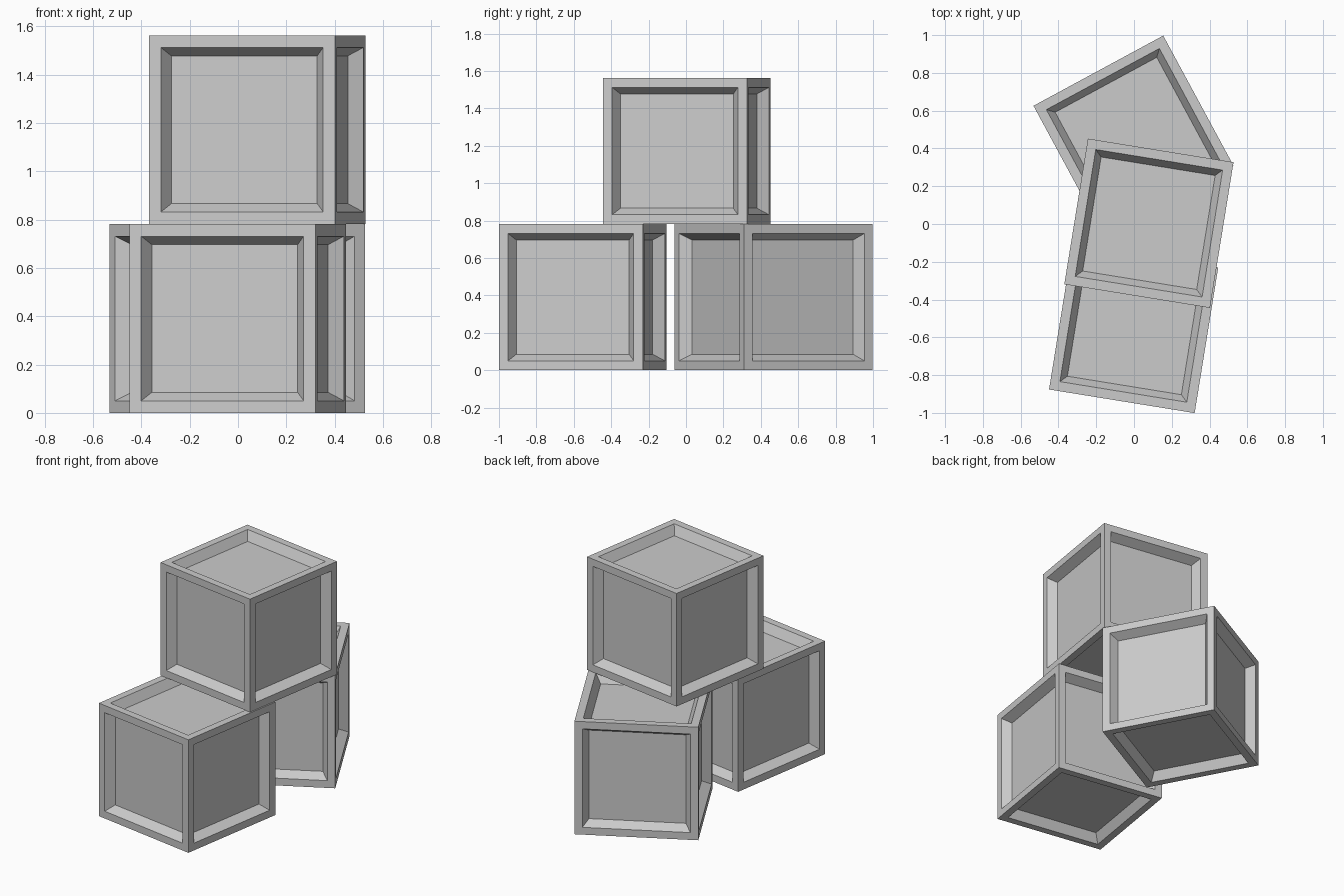
import bpy
import bmesh
from math import radians

SIZE = 0.781    # crate edge length
FRAME = 0.071   # width of the flat rim
BEVEL = 0.049   # width of the sloped step
DEPTH = 0.06    # depth of the recessed panel

default = bpy.data.objects.get("Cube")
if default:
    bpy.data.objects.remove(default, do_unlink=True)

# Single flat grey
grey = bpy.data.materials.new("crate_grey")
grey.use_nodes = True
colour = (0.6, 0.6, 0.6, 1.0)
grey.diffuse_color = colour
grey.node_tree.nodes["Principled BSDF"].inputs["Base Color"].default_value = colour


def crate_mesh():
    """Cube with a sloped, recessed panel in each side."""
    bm = bmesh.new()
    bmesh.ops.create_cube(bm, size=SIZE)
    panels = list(bm.faces)
    bmesh.ops.inset_individual(bm, faces=panels, thickness=FRAME, depth=0)
    bmesh.ops.inset_individual(bm, faces=panels, thickness=BEVEL, depth=-DEPTH)
    mesh = bpy.data.meshes.new("crate")
    bm.to_mesh(mesh)
    bm.free()
    mesh.materials.append(grey)
    return mesh


# Two crates on the floor, one stacked across them
mesh = crate_mesh()
for name, x, y, level, yaw in (
    ("front_crate", -0.002, -0.553, 0, -9.2),
    ("back_crate", -0.003, 0.468, 0, 28.4),
    ("top_crate", 0.079, 0.004, 1, -9.2),
):
    crate = bpy.data.objects.new(name, mesh)
    crate.location = (x, y, SIZE * (level + 0.5))
    crate.rotation_euler.z = radians(yaw)
    bpy.context.collection.objects.link(crate)
